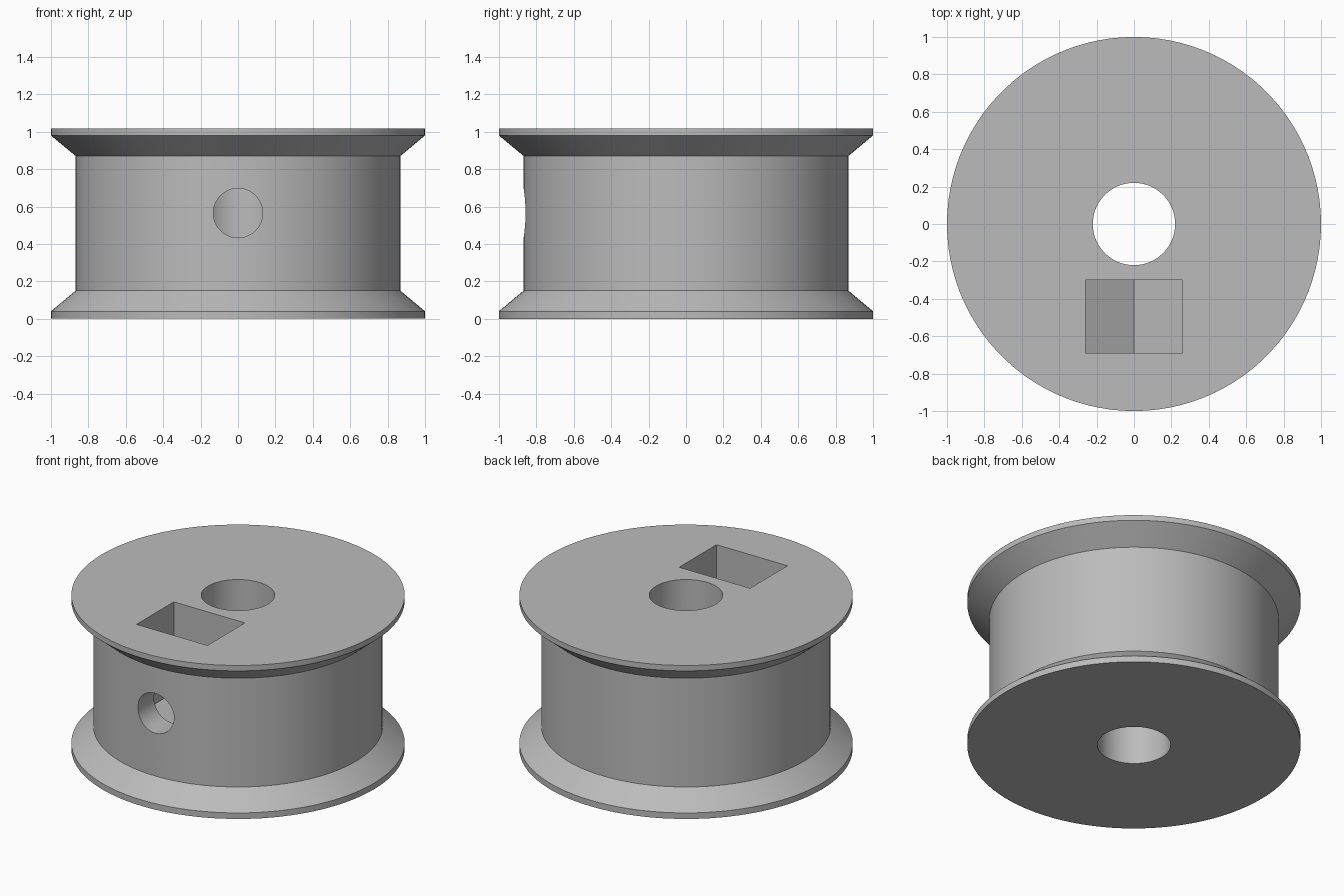
import bpy, bmesh, math
from mathutils import Vector

if "Cube" in bpy.data.objects:
    bpy.data.objects.remove(bpy.data.objects["Cube"], do_unlink=True)

SIDES = 100
BORE_RADIUS = 0.22
NUT_Z = 0.565       # height of the set screw axis
NUT_HALF = 0.26     # half the nut's width across flats

grey = bpy.data.materials.new("plain grey")
grey.use_nodes = True
colour = (0.5, 0.5, 0.5, 1)
grey.diffuse_color = colour
grey.node_tree.nodes["Principled BSDF"].inputs["Base Color"].default_value = colour


def make_object(name, bm):
    bmesh.ops.recalc_face_normals(bm, faces=bm.faces)
    mesh = bpy.data.meshes.new(name)
    bm.to_mesh(mesh)
    bm.free()
    mesh.materials.append(grey)
    obj = bpy.data.objects.new(name, mesh)
    bpy.context.collection.objects.link(obj)
    return obj


def lathe(name, profile):
    """Spin a closed (radius, z) profile around the z axis."""
    bm = bmesh.new()
    verts = [bm.verts.new((r, 0, z)) for r, z in profile]
    edges = [bm.edges.new((verts[i - 1], verts[i])) for i in range(len(verts))]
    bmesh.ops.spin(bm, geom=verts + edges, cent=(0, 0, 0), axis=(0, 0, 1),
                   angle=math.tau, steps=SIDES, use_merge=True)
    bmesh.ops.remove_doubles(bm, verts=bm.verts, dist=1e-5)
    return make_object(name, bm)


def prism(name, outline, y_front, y_back):
    """Extrude an (x, z) outline along y."""
    bm = bmesh.new()
    face = bm.faces.new([bm.verts.new((x, y_front, z)) for x, z in outline])
    out = bmesh.ops.extrude_face_region(bm, geom=[face])
    moved = [v for v in out["geom"] if isinstance(v, bmesh.types.BMVert)]
    bmesh.ops.translate(bm, verts=moved, vec=Vector((0, y_back - y_front, 0)))
    return make_object(name, bm)


# Flanged spool with a central bore
spool = lathe("spool", [
    (BORE_RADIUS, 0), (1, 0), (1, 0.04), (0.868, 0.15),
    (0.868, 0.87), (1, 0.98), (1, 1.016), (BORE_RADIUS, 1.016)])

# Screw hole from the front into the bore
screw_hole = prism("screw_hole_cutter", [
    (0.132 * math.cos(a), NUT_Z + 0.132 * math.sin(a))
    for a in (math.tau * i / 48 for i in range(48))], -1.2, -0.05)

# Nut slot, open at the top, with the pointed floor of a hexagon
corner = NUT_HALF / math.sqrt(3)
nut_slot = prism("nut_slot_cutter", [
    (-NUT_HALF, 1.3), (-NUT_HALF, NUT_Z - corner), (0, NUT_Z - 2 * corner),
    (NUT_HALF, NUT_Z - corner), (NUT_HALF, 1.3)], -0.69, -0.30)

for cutter in (screw_hole, nut_slot):
    cut = spool.modifiers.new(cutter.name, "BOOLEAN")
    cut.operation = "DIFFERENCE"
    cut.solver = "EXACT"
    cut.object = cutter

# Bake the cuts, then drop the cutters
bpy.context.view_layer.objects.active = spool
spool.select_set(True)
for name in [m.name for m in spool.modifiers]:
    bpy.ops.object.modifier_apply(modifier=name)
for cutter in (screw_hole, nut_slot):
    bpy.data.objects.remove(cutter, do_unlink=True)

bpy.ops.object.shade_smooth_by_angle(angle=math.radians(25))
